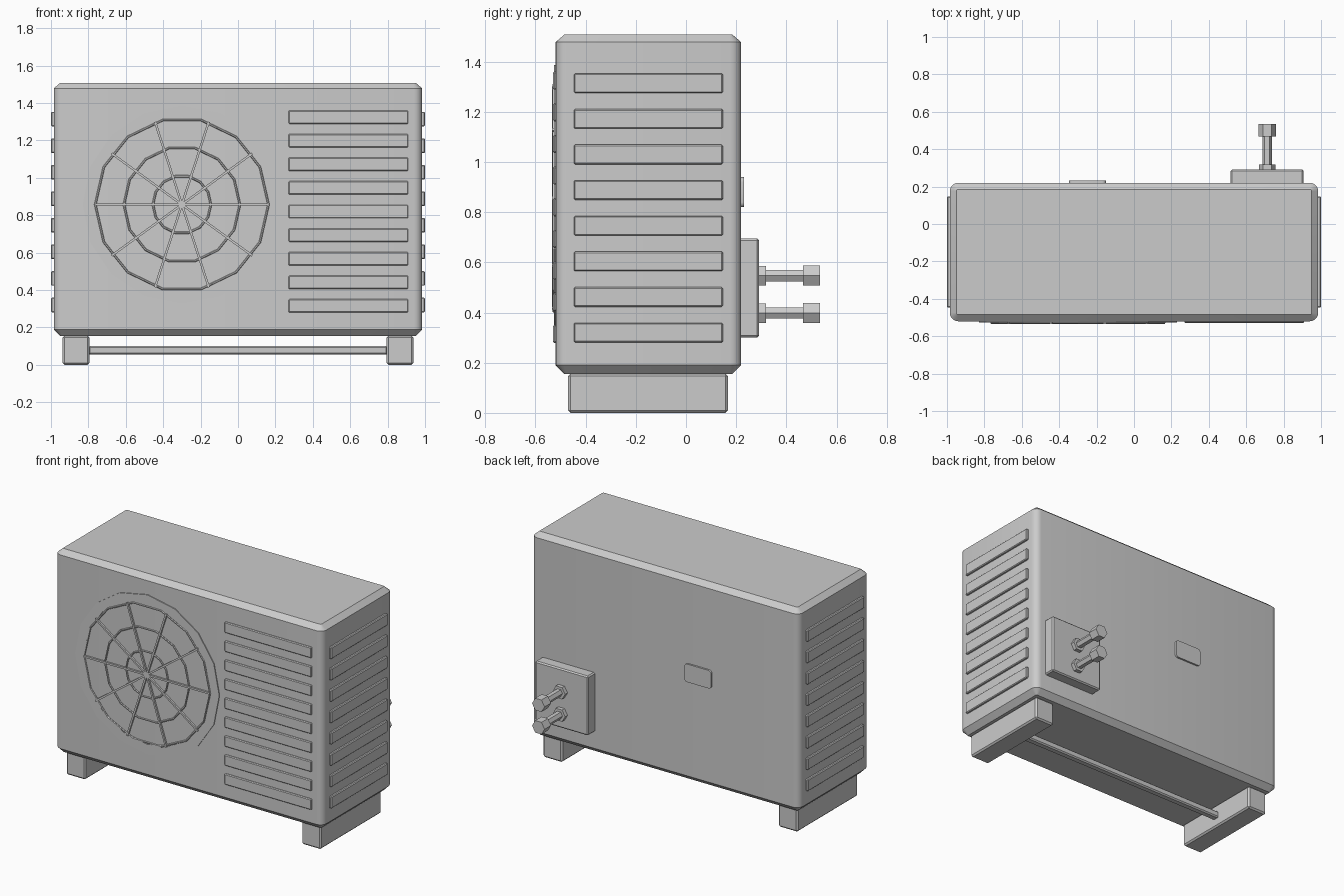
import bpy, bmesh, math
from mathutils import Matrix, Vector

if "Cube" in bpy.data.objects:
    bpy.data.objects.remove(bpy.data.objects["Cube"])


def finish(bm, name, smooth=False):
    bmesh.ops.recalc_face_normals(bm, faces=bm.faces[:])
    me = bpy.data.meshes.new(name)
    bm.to_mesh(me)
    bm.free()
    ob = bpy.data.objects.new(name, me)
    bpy.context.collection.objects.link(ob)
    if smooth:
        bpy.context.view_layer.objects.active = ob
        bpy.ops.object.select_all(action='DESELECT')
        ob.select_set(True)
        bpy.ops.object.shade_smooth_by_angle(angle=math.radians(30))
    return ob


def box(name, x, y, z, bevel=0.0):
    bm = bmesh.new()
    bmesh.ops.create_cube(bm, size=1)
    for v in bm.verts:
        v.co = Vector([(a + b) / 2 + c * (b - a) for c, (a, b) in zip(v.co, (x, y, z))])
    if bevel:
        bmesh.ops.bevel(bm, geom=bm.edges[:], offset=bevel, segments=1,
                        affect='EDGES', profile=0.5)
    return finish(bm, name)


def rounded_rect(x0, x1, y0, y1, r, n=5):
    pts = []
    for cx, cy, a0 in ((x1 - r, y1 - r, 0), (x0 + r, y1 - r, 90),
                       (x0 + r, y0 + r, 180), (x1 - r, y0 + r, 270)):
        for i in range(n + 1):
            a = math.radians(a0 + 90 * i / n)
            pts.append((cx + r * math.cos(a), cy + r * math.sin(a)))
    return pts


def loft(name, rings, smooth=True):
    bm = bmesh.new()
    loops = [[bm.verts.new(p) for p in ring] for ring in rings]
    n = len(loops[0])
    for a, b in zip(loops, loops[1:]):
        for i in range(n):
            bm.faces.new((a[i], a[(i + 1) % n], b[(i + 1) % n], b[i]))
    bm.faces.new(loops[0])
    bm.faces.new(loops[-1])
    return finish(bm, name, smooth)


def ring_y(name, section, sides, cx, cz, smooth=False):
    """Sweep a closed (radius, y) section around the fan axis."""
    bm = bmesh.new()
    loops = []
    for i in range(sides):
        a = 2 * math.pi * i / sides
        loops.append([bm.verts.new((cx + r * math.cos(a), y, cz + r * math.sin(a)))
                      for r, y in section])
    m = len(section)
    for i in range(sides):
        a, b = loops[i], loops[(i + 1) % sides]
        for j in range(m):
            bm.faces.new((a[j], a[(j + 1) % m], b[(j + 1) % m], b[j]))
    return finish(bm, name, smooth)


def hex_y(name, x, z, r, y0, y1):
    pts = [(x + r * math.cos(i * math.pi / 3), z + r * math.sin(i * math.pi / 3))
           for i in range(6)]
    return loft(name, [[(px, y, pz) for px, pz in pts] for y in (y0, y1)], False)


# Casing with rounded uprights and chamfered top and bottom
F, B = -0.52, 0.22
casing = []
for z, d in ((0.155, 0.035), (0.19, 0), (1.478, 0), (1.508, 0.035)):
    casing.append([(x, y, z) for x, y in
                   rounded_rect(-0.985 + d, 0.985 - d, F + d, B - d, 0.045 - d)])
loft("casing", casing)

# Fan shroud and wire grille
cx, cz = -0.30, 0.857
ring_y("fan_shroud", [(0.465, F + 0.01), (0.465, F - 0.006), (0.53, F - 0.006), (0.53, F + 0.01)],
       16, cx, cz)
for k, r in enumerate((0.155, 0.31, 0.463)):
    sec = [(r + 0.006 * math.cos(a), F - 0.007 + 0.006 * math.sin(a))
           for a in (i * math.pi / 3 for i in range(6))]
    ring_y(f"grille_ring_{k + 1}", sec, 14, cx, cz)
for i in range(10):
    spoke = box(f"grille_spoke_{i + 1}", (0, 0.465), (-0.006, 0.006), (-0.006, 0.006))
    spoke.data.transform(Matrix.Translation((cx, F - 0.009, cz)) @
                         Matrix.Rotation(i * math.pi / 5, 4, 'Y'))

# Front louvres
for i in range(9):
    z = 0.315 + i * 0.1262
    box(f"front_louvre_{i + 1}", (0.27, 0.91), (F - 0.01, F + 0.02),
        (z - 0.036, z + 0.036), 0.005)

# Side louvres
for side, s in (("left", -1), ("right", 1)):
    for i in range(8):
        z = 0.32 + i * 0.142
        box(f"{side}_louvre_{i + 1}", sorted((s * 0.965, s * 1.0)), (-0.447, 0.147),
            (z - 0.039, z + 0.039), 0.005)

# Feet and cross bar
for side, s in (("left", -1), ("right", 1)):
    box(f"{side}_foot", sorted((s * 0.795, s * 0.937)), (-0.47, 0.167), (0, 0.157), 0.01)
box("cross_bar", (-0.80, 0.80), (-0.175, -0.127), (0.055, 0.1), 0.008)

# Valve plate with two pipe connections
box("valve_plate", (0.517, 0.907), (B - 0.01, 0.292), (0.30, 0.695), 0.008)
for k, z in enumerate((0.398, 0.547)):
    hex_y(f"valve_base_{k + 1}", 0.712, z, 0.045, 0.285, 0.318)
    hex_y(f"valve_stem_{k + 1}", 0.712, z, 0.026, 0.31, 0.475)
    hex_y(f"valve_cap_{k + 1}", 0.712, z, 0.046, 0.467, 0.535)

# Small rounded rating plate on the back
plate = rounded_rect(-0.347, -0.15, 0.82, 0.94, 0.02, 4)
loft("rating_plate", [[(x, y, z) for x, z in plate] for y in (B - 0.01, B + 0.012)])
